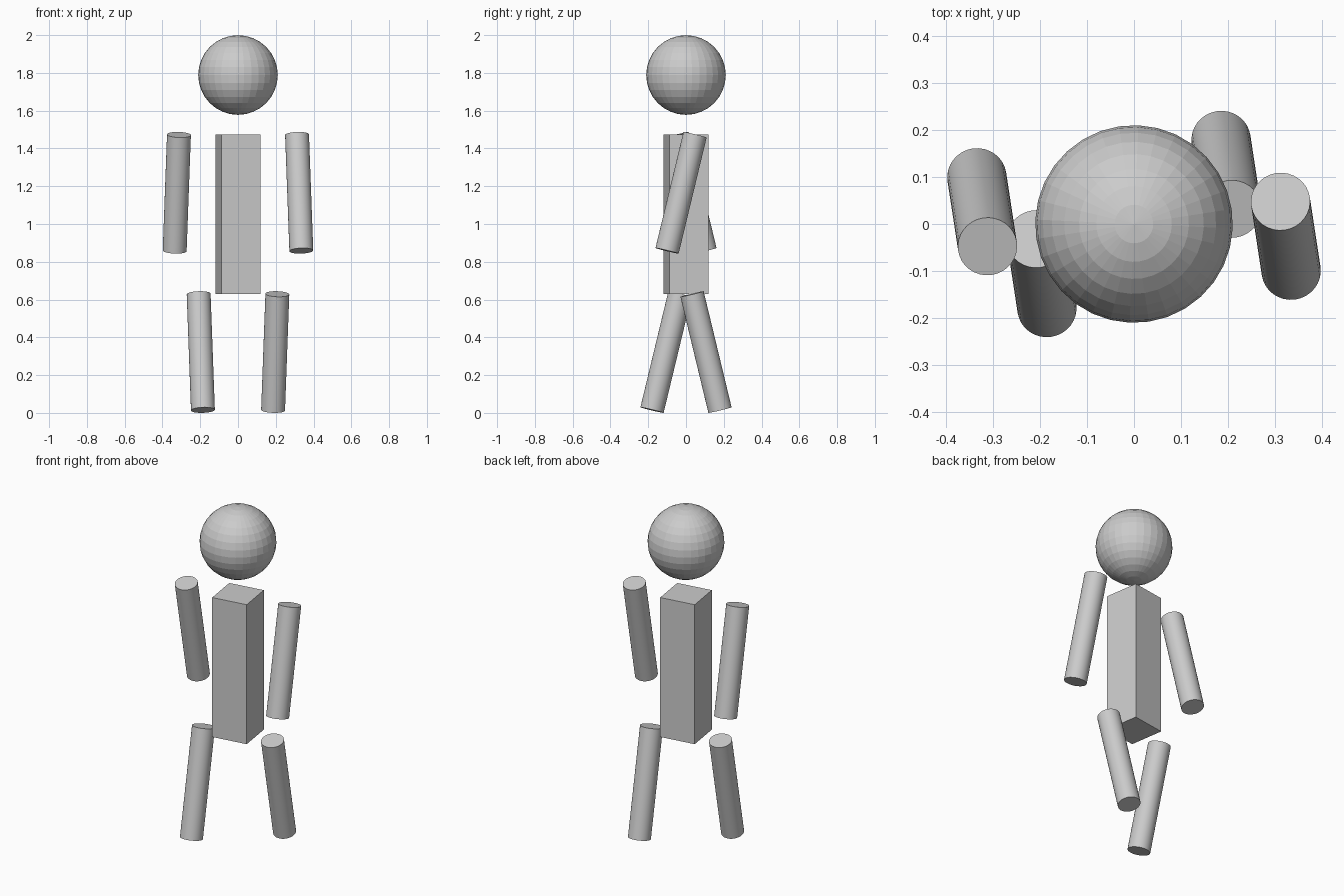
import bpy
from math import sin, cos, radians
from mathutils import Matrix, Vector

if "Cube" in bpy.data.objects:
    bpy.data.objects.remove(bpy.data.objects["Cube"])

U = 0.2108                                  # base unit: head radius
SWING = radians(13.7)                       # limb swing angle
TURN = Matrix.Rotation(radians(8.7), 4, 'Z')  # whole figure is turned slightly
HIP = 3 * U * cos(SWING) + 0.3 * U * sin(SWING)
SHOULDER = HIP + 4 * U


def place(name, matrix):
    ob = bpy.context.object
    ob.name = name
    ob.matrix_world = TURN @ matrix
    return ob


def limb(name, x, z, swing):
    # cylinder hanging from a pivot at its top centre
    bpy.ops.mesh.primitive_cylinder_add(vertices=32, radius=0.3 * U, depth=3 * U)
    place(name, Matrix.Translation((x, 0, z)) @ Matrix.Rotation(swing, 4, 'X')
          @ Matrix.Translation((0, 0, -1.5 * U)))
    bpy.ops.object.shade_smooth_by_angle()


# Head
bpy.ops.mesh.primitive_uv_sphere_add(segments=32, ring_count=16, radius=U)
place("head", Matrix.Translation((0, 0, SHOULDER + 1.5 * U)))

# Torso
bpy.ops.mesh.primitive_cube_add(size=1)
place("torso", Matrix.Translation((0, 0, HIP + 2 * U))
      @ Matrix.Diagonal(Vector((U, U, 4 * U, 1))))

# Arms and legs, swinging in opposition
for side, s in (("left", 1), ("right", -1)):
    limb(side + "_arm", s * 1.5 * U, SHOULDER, -s * SWING)
    limb(side + "_leg", s * U, HIP, s * SWING)
